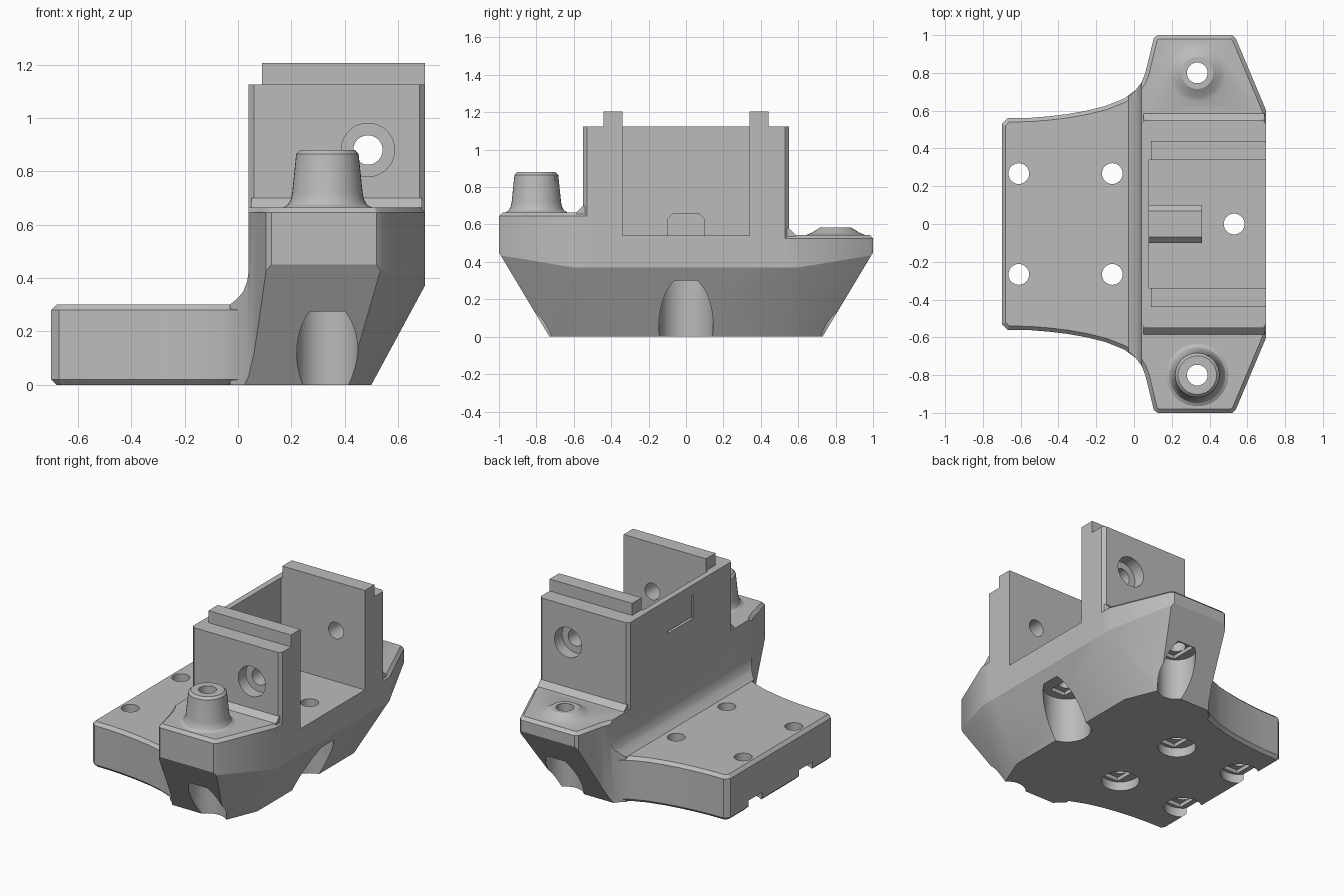
import bpy, bmesh, math
from mathutils import Vector

old = bpy.data.objects.get("Cube")
if old:
    bpy.data.objects.remove(old, do_unlink=True)

grey = bpy.data.materials.new("plain_grey")
grey.use_nodes = True
grey.diffuse_color = (0.5, 0.5, 0.5, 1)
grey.node_tree.nodes["Principled BSDF"].inputs["Base Color"].default_value = (0.5, 0.5, 0.5, 1)


def finish(name, bm):
    bmesh.ops.recalc_face_normals(bm, faces=bm.faces)
    mesh = bpy.data.meshes.new(name)
    bm.to_mesh(mesh)
    bm.free()
    mesh.materials.append(grey)
    ob = bpy.data.objects.new(name, mesh)
    bpy.context.collection.objects.link(ob)
    return ob


def inset(pts, d):
    """Offset a closed outline inward by d with mitred corners."""
    if d == 0:
        return pts
    n = len(pts)
    area = sum(pts[i - 1][0] * pts[i][1] - pts[i][0] * pts[i - 1][1] for i in range(n))
    sign = 1 if area > 0 else -1
    out = []
    for i in range(n):
        a, b, c = (Vector(pts[(i + k) % n]) for k in (-1, 0, 1))
        e, f = (b - a).normalized(), (c - b).normalized()
        n1, n2 = Vector((-e.y, e.x)) * sign, Vector((-f.y, f.x)) * sign
        out.append(tuple(b + (n1 + n2) * d / (1 + n1.dot(n2))))
    return out


def prism(name, pts, lo, hi, axis="z", bottom=0, top=0):
    """Extrude an outline along an axis, with optional end chamfers."""
    place = {"z": lambda u, v, w: (u, v, w), "y": lambda u, v, w: (u, w, v),
             "x": lambda u, v, w: (w, u, v)}[axis]
    levels = [(lo, bottom)] + ([(lo + bottom, 0)] if bottom else [])
    levels += ([(hi - top, 0)] if top else []) + [(hi, top)]
    bm = bmesh.new()
    rings = [[bm.verts.new(place(u, v, w)) for u, v in inset(pts, d)] for w, d in levels]
    for r, s in zip(rings, rings[1:]):
        for i in range(len(pts)):
            bm.faces.new((r[i - 1], r[i], s[i], s[i - 1]))
    bm.faces.new(rings[0])
    bm.faces.new(rings[-1])
    return finish(name, bm)


def rect(x0, x1, y0, y1, c=0):
    if c == 0:
        return [(x0, y0), (x1, y0), (x1, y1), (x0, y1)]
    return [(x0 + c, y0), (x1 - c, y0), (x1, y0 + c), (x1, y1 - c),
            (x1 - c, y1), (x0 + c, y1), (x0, y1 - c), (x0, y0 + c)]


def disc(x, y, r, n=40):
    return [(x + r * math.cos(i * math.tau / n), y + r * math.sin(i * math.tau / n)) for i in range(n)]


def lathe(name, x, y, profile, n=40):
    bm = bmesh.new()
    rings = [[bm.verts.new((px, py, z)) for px, py in disc(x, y, r, n)] for r, z in profile]
    for r, s in zip(rings, rings[1:]):
        for i in range(n):
            bm.faces.new((r[i - 1], r[i], s[i], s[i - 1]))
    bm.faces.new(rings[0])
    bm.faces.new(rings[-1])
    return finish(name, bm)


def combine(target, parts, operation):
    """Apply booleans one by one and remove the helpers."""
    for part in parts:
        part.hide_render = True
        mod = target.modifiers.new("cut", "BOOLEAN")
        mod.operation, mod.solver, mod.object = operation, "EXACT", part
        bpy.context.view_layer.objects.active = target
        bpy.ops.object.modifier_apply(modifier=mod.name)
        bpy.data.objects.remove(part, do_unlink=True)


# Tower: core, two side wings at different heights
wing = [(-0.03, 0.3), (-0.03, 0.675), (0.01, 0.71), (0.04, 0.75), (0.06, 0.80), (0.075, 0.86),
        (0.105, 0.985), (0.125, 1), (0.52, 1), (0.54, 0.98), (0.7, 0.6), (0.7, 0.3)]
heights = {-1: 0.665, 1: 0.545}
body = prism("mount_body", rect(-0.03, 0.7, -0.5, 0.5), 0, 0.5)
combine(body, [prism("wing", [(x, s * y) for x, y in wing], 0, h, top=0.02)
               for s, h in heights.items()], "UNION")

# Rounded step down to the plate
step = [(-1, 0.3), (-0.03, 0.3), (0, 0.325), (0.02, 0.35), (0.035, 0.39), (0.04, 0.43), (0.04, 2), (-1, 2)]
combine(body, [prism("step_cutter", step, -2, 2, "y")], "DIFFERENCE")

# Base plate with curved flanks
edge = [(-0.7, 0.53), (-0.67, 0.56), (-0.55, 0.562), (-0.45, 0.57), (-0.35, 0.582),
        (-0.25, 0.6), (-0.15, 0.625), (-0.05, 0.665), (0.01, 0.71), (0.15, 0.71)]
plate = prism("plate", edge + [(x, -y) for x, y in reversed(edge)], 0, 0.3, bottom=0.02, top=0.02)

# Upright box, rails, chamfer strips and posts
parts = [plate, prism("upright", rect(0.04, 0.7, -0.55, 0.55, 0.02), 0.42, 1.125)]
for s, h in heights.items():
    strip = [(s * 0.5, h - 0.06), (s * 0.585, h - 0.01), (s * 0.585, h), (s * 0.55, h + 0.035), (s * 0.5, h + 0.035)]
    parts.append(prism("strip", strip, 0.05, 0.69, "x"))
    parts.append(prism("rail", rect(0.09, 0.7, *sorted((s * 0.3, s * 0.44))), 1.0, 1.205))
parts.append(lathe("tall_post", 0.335, -0.8, [(0.165, 0.6), (0.165, 0.665), (0.148, 0.675), (0.137, 0.695),
                                              (0.132, 0.72), (0.117, 0.865), (0.102, 0.88)]))
parts.append(lathe("low_boss", 0.335, 0.8, [(0.155, 0.5), (0.155, 0.545), (0.125, 0.557), (0.085, 0.583)]))
combine(body, parts, "UNION")

# Slanted underside
bm = bmesh.new()
for s in (-1, 1):
    for p in [(-0.8, 0.73, 0), (0.41, 0.73, 0), (0.5, 0.51, 0), (-0.8, 1, 0.45), (0.54, 1, 0.45),
              (0.7, 0.6, 0.37), (-0.8, 1, 1.5), (0.54, 1, 1.5), (0.7, 0.6, 1.5)]:
        bm.verts.new((p[0], s * p[1], p[2]))
bmesh.ops.convex_hull(bm, input=bm.verts)
combine(body, [finish("envelope", bm)], "INTERSECT")

# Pocket, then the key block inside it
combine(body, [prism("pocket", rect(0.08, 1, -0.34, 0.34), 0.54, 2)], "DIFFERENCE")
key = [(-0.1, 0.5), (0.1, 0.5), (0.1, 0.63), (0.07, 0.66), (-0.07, 0.66), (-0.1, 0.63)]
combine(body, [prism("key", key, 0.06, 0.36, "x")], "UNION")

# Screw holes: (x, y, recess radius, recess height)
screws = [(x, y, 0.115, 0.06) for x in (-0.61, -0.115) for y in (-0.267, 0.267)]
screws += [(0.335, -0.8, 0.115, 0.275), (0.335, 0.8, 0.115, 0.275), (0.53, 0, 0.145, 0.3)]
cutters = []
for x, y, r, h in screws:
    cutters.append(prism("recess", disc(x, y, r), -0.1, h))
    cutters.append(prism("bridge_slot", rect(x - 0.055, x + 0.055, y - 0.09, y + 0.09), h - 0.01, h + 0.025))
    cutters.append(prism("bore", disc(x, y, 0.055, 32), -0.1, 1))

# Side wall bolt holes with outer counterbores
cutters.append(prism("cross_bore", disc(0.487, 0.88, 0.055, 32), -0.7, 0.7, "y"))
for s in (-1, 1):
    cutters.append(prism("counterbore", disc(0.487, 0.88, 0.1), *sorted((s * 0.47, s * 0.7)), "y"))

# Angled groove on the rear wall
cutters.append(prism("groove_upright", rect(-0.135, -0.12, 0.9, 1.06), 0, 0.06, "x"))
cutters.append(prism("groove_level", rect(-0.12, 0.135, 0.9, 0.915), 0, 0.06, "x"))
combine(body, cutters, "DIFFERENCE")

# Smooth the round parts, keep edges sharp
bpy.ops.object.select_all(action="DESELECT")
body.select_set(True)
bpy.context.view_layer.objects.active = body
bpy.ops.object.shade_smooth_by_angle(angle=math.radians(28))
